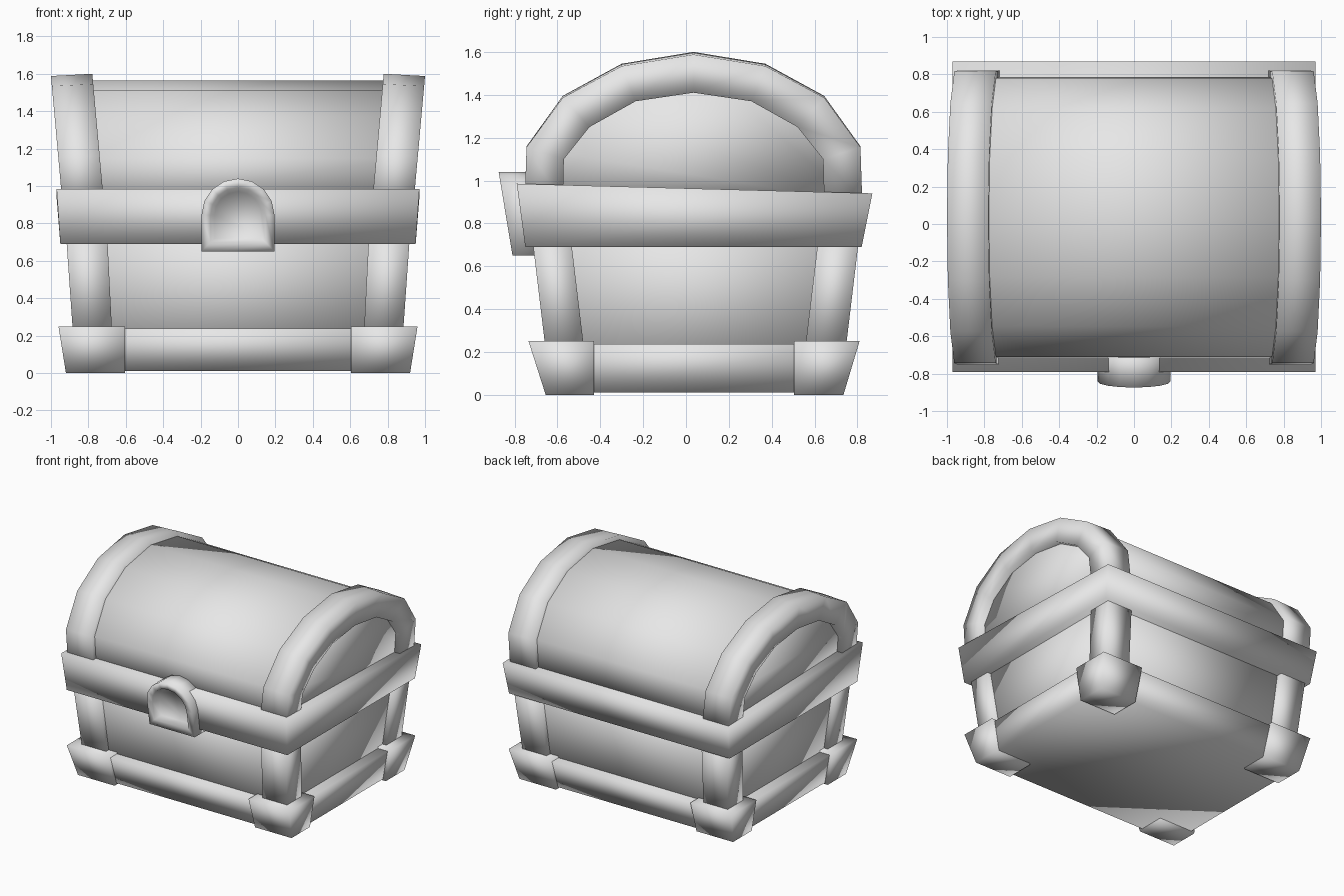
import bpy
import bmesh
import math

old = bpy.data.objects.get("Cube")
if old:
    bpy.data.objects.remove(old, do_unlink=True)

grey = bpy.data.materials.new("light_grey")
grey.use_nodes = True
grey.diffuse_color = (0.8, 0.8, 0.8, 1)
grey.node_tree.nodes["Principled BSDF"].inputs["Base Color"].default_value = (0.8, 0.8, 0.8, 1)

MID = 0.035  # y of the chest's centre line


def loft(name, loops, mirror=False):
    """Skin a row of equal closed loops, cap both ends, shade softly."""
    bm = bmesh.new()
    rings = [[bm.verts.new(p) for p in loop] for loop in loops]
    count = len(rings[0])
    for a, b in zip(rings, rings[1:]):
        for i in range(count):
            j = (i + 1) % count
            bm.faces.new((a[i], a[j], b[j], b[i]))
    bm.faces.new(rings[0])
    bm.faces.new(rings[-1])
    bmesh.ops.recalc_face_normals(bm, faces=bm.faces)
    for f in bm.faces:
        f.smooth = True
    mesh = bpy.data.meshes.new(name)
    bm.to_mesh(mesh)
    bm.free()
    mesh.materials.append(grey)
    obj = bpy.data.objects.new(name, mesh)
    bpy.context.collection.objects.link(obj)
    if mirror:
        mod = obj.modifiers.new("Mirror", 'MIRROR')
        mod.use_mirror_merge = False
    return obj


def rect(x0, x1, y0, y1, z_front, z_back=None):
    z_back = z_front if z_back is None else z_back
    return [(x0, y0, z_front), (x1, y0, z_front), (x1, y1, z_back), (x0, y1, z_back)]


def arch(half):
    """Complete a front-to-apex half profile with its mirrored back."""
    return half + [(2 * MID - y, z) for y, z in reversed(half[:-1])]


# Body and the trim around its foot
loft("body", [rect(-0.835, 0.835, -0.60, 0.68, 0.02),
              rect(-0.90, 0.90, -0.70, 0.78, 0.88)])
loft("base_trim", [rect(-0.895, 0.895, -0.63, 0.71, 0.01),
                   rect(-0.935, 0.935, -0.705, 0.785, 0.237)])

# Flared rim band, dropping slightly toward the back
loft("rim_band", [rect(-0.95, 0.95, -0.75, 0.82, 0.69),
                  rect(-0.97, 0.97, -0.79, 0.87, 0.985, 0.94)])

# Foot brackets, front and back pairs
loft("front_foot_brackets", [rect(0.605, 0.92, -0.655, -0.43, 0),
                             rect(0.605, 0.96, -0.735, -0.43, 0.25)], True)
loft("back_foot_brackets", [rect(0.605, 0.92, 0.505, 0.735, 0),
                            rect(0.605, 0.96, 0.505, 0.81, 0.25)], True)


# Corner posts, leaning outward with the walls
def post(name, y_out, y_in, side):
    loops = []
    for z in (0.18, 0.76):
        h = z - 0.25
        ys = sorted((y_out + side * 0.12 * h, y_in + side * 0.12 * h))
        loops.append(rect(0.675 + 0.05 * h, 0.885 + 0.07 * h, ys[0], ys[1], z))
    loft(name, loops, True)


post("front_corner_posts", -0.66, -0.48, -1)
post("back_corner_posts", 0.75, 0.56, 1)

# Lid hoops: a box section carried over the arch
outer = arch([(-0.753, 0.90), (-0.744, 1.16), (-0.575, 1.395), (-0.30, 1.545), (MID, 1.6)])
inner = arch([(-0.575, 0.90), (-0.57, 1.10), (-0.45, 1.25), (-0.235, 1.37), (MID, 1.41)])


def hoop_x(z):
    return 1.0 + 0.09 * (z - 1.588)


sections = []
for (py, pz), (qy, qz) in zip(outer, inner):
    drop = 0.012 * max(0, pz - 0.9) / 0.7
    sections.append([(hoop_x(pz - drop), py, pz - drop),
                     (hoop_x(pz) - 0.222, py, pz),
                     (hoop_x(qz) - 0.222, qy, qz),
                     (hoop_x(qz), qy, qz)])
loft("lid_hoops", sections, True)

# Barrel lid, set in from the hoops on all sides
barrel = [(MID + (y - MID) * 0.955, 0.95 + (z - 0.95) * 0.946) for y, z in outer]
loft("lid", [[(s * (hoop_x(z) - 0.045), y, z) for y, z in barrel] for s in (-1, 1)])


# Arched lock plate with a hollow face
def lock_loop(radius, bottom, depth=None, inset=0):
    pts = [(-radius, bottom), (radius, bottom)]
    pts += [(radius * math.cos(math.pi * i / 8), 0.845 + radius * math.sin(math.pi * i / 8))
            for i in range(9)]
    return [(x, depth if depth is not None else -0.81 - 0.165 * (z - 0.65) + inset, z)
            for x, z in pts]


loft("lock_plate", [lock_loop(0.195, 0.65, -0.66),
                    lock_loop(0.195, 0.65),
                    lock_loop(0.147, 0.70),
                    lock_loop(0.125, 0.72, inset=0.055)])
